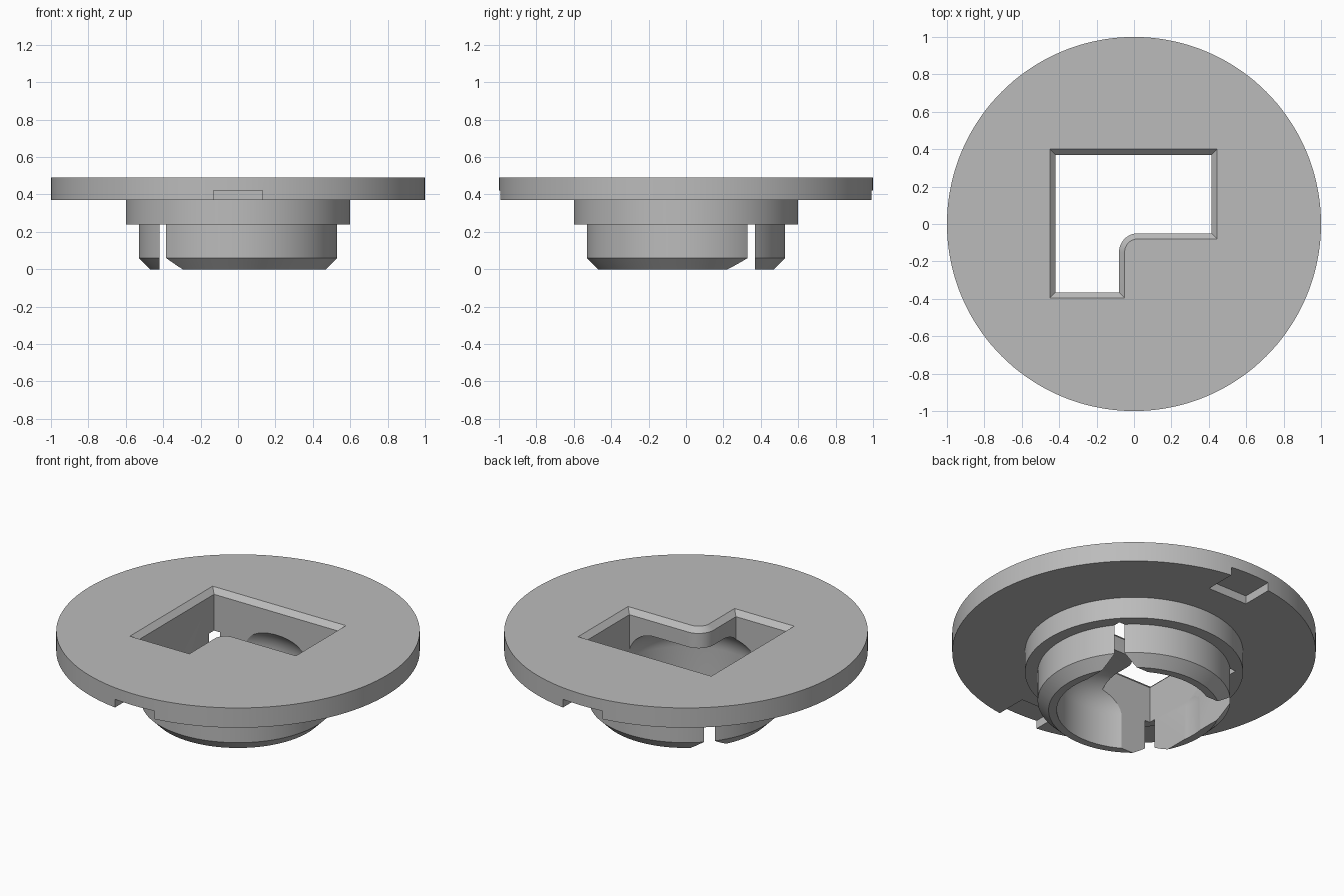
import bpy, bmesh, math
from mathutils import Matrix

default = bpy.data.objects.get("Cube")
if default:
    bpy.data.objects.remove(default, do_unlink=True)

SEGMENTS = 144


def make_object(name, bm):
    bmesh.ops.recalc_face_normals(bm, faces=bm.faces)
    mesh = bpy.data.meshes.new(name)
    bm.to_mesh(mesh)
    bm.free()
    obj = bpy.data.objects.new(name, mesh)
    bpy.context.collection.objects.link(obj)
    return obj


def arc(cx, cy, radius, start, end, steps):
    angles = [math.radians(start + (end - start) * i / steps) for i in range(steps + 1)]
    return [(cx + radius * math.cos(a), cy + radius * math.sin(a)) for a in angles]


def lathe(name, profile):
    """Revolve an (r, z) profile that begins and ends on the axis."""
    bm = bmesh.new()
    verts = [bm.verts.new((r, 0, z)) for r, z in profile]
    edges = [bm.edges.new(pair) for pair in zip(verts, verts[1:])]
    bmesh.ops.spin(bm, geom=verts + edges, cent=(0, 0, 0), axis=(0, 0, 1),
                   angle=math.tau, steps=SEGMENTS, use_duplicate=False)
    bmesh.ops.remove_doubles(bm, verts=bm.verts, dist=1e-4)
    return make_object(name, bm)


def opening_outline(grow):
    """L-shaped outline with a rounded inner corner, grown outward."""
    left, right, back, front = -0.42 - grow, 0.415 + grow, 0.37 + grow, -0.365 - grow
    step_x, step_y = -0.08 + grow, -0.05 - grow
    corner = arc(0.02, -0.15, 0.1 - grow, 180, 90, 12)
    return [(left, back), (left, front), (step_x, front), *corner,
            (right, step_y), (right, back)]


def loft(name, layers):
    """Join (outline, z) layers into a closed solid."""
    bm = bmesh.new()
    rings = [[bm.verts.new((x, y, z)) for x, y in outline] for outline, z in layers]
    for low, high in zip(rings, rings[1:]):
        for i in range(len(low)):
            j = (i + 1) % len(low)
            bm.faces.new((low[i], low[j], high[j], high[i]))
    bm.faces.new(rings[0])
    bm.faces.new(rings[-1])
    return make_object(name, bm)


def box(name, size, centre):
    bm = bmesh.new()
    bmesh.ops.create_cube(bm, size=1, matrix=Matrix.Translation(centre) @ Matrix.Diagonal((*size, 1)))
    return make_object(name, bm)


# Flange, collar and plug ring with a rounded hollow underneath
hollow = arc(0.255, 0.2, 0.17, 0, 90, 14)
body = lathe("flanged_plug", [
    (0, 0.49), (1, 0.49), (1, 0.37), (0.6, 0.37), (0.6, 0.24), (0.53, 0.24),
    (0.53, 0.06), (0.47, 0), (0.425, 0), *hollow, (0, 0.37)])

# Cutters: stepped opening with chamfered top edge, and two rim notches
cutters = [loft("opening_cutter", [
    (opening_outline(0), -0.1), (opening_outline(0), 0.46), (opening_outline(0.06), 0.52)])]
for side in (-1, 1):
    cutters.append(box("notch_cutter", (0.264, 0.4, 0.12), (0, side, 0.36)))

bpy.context.view_layer.objects.active = body
for cutter in cutters:
    cutter.hide_render = True
    cut = body.modifiers.new("cut", "BOOLEAN")
    cut.operation = "DIFFERENCE"
    cut.solver = "EXACT"
    cut.object = cutter
    bpy.ops.object.modifier_apply(modifier=cut.name)
    bpy.data.objects.remove(cutter, do_unlink=True)

# Plain grey finish
grey = bpy.data.materials.new("grey_plastic")
grey.use_nodes = True
colour = (0.5, 0.5, 0.5, 1)
grey.diffuse_color = colour
grey.node_tree.nodes["Principled BSDF"].inputs["Base Color"].default_value = colour
body.data.materials.clear()
body.data.materials.append(grey)

bpy.ops.object.select_all(action="DESELECT")
body.select_set(True)
bpy.ops.object.shade_smooth_by_angle(angle=math.radians(25))
